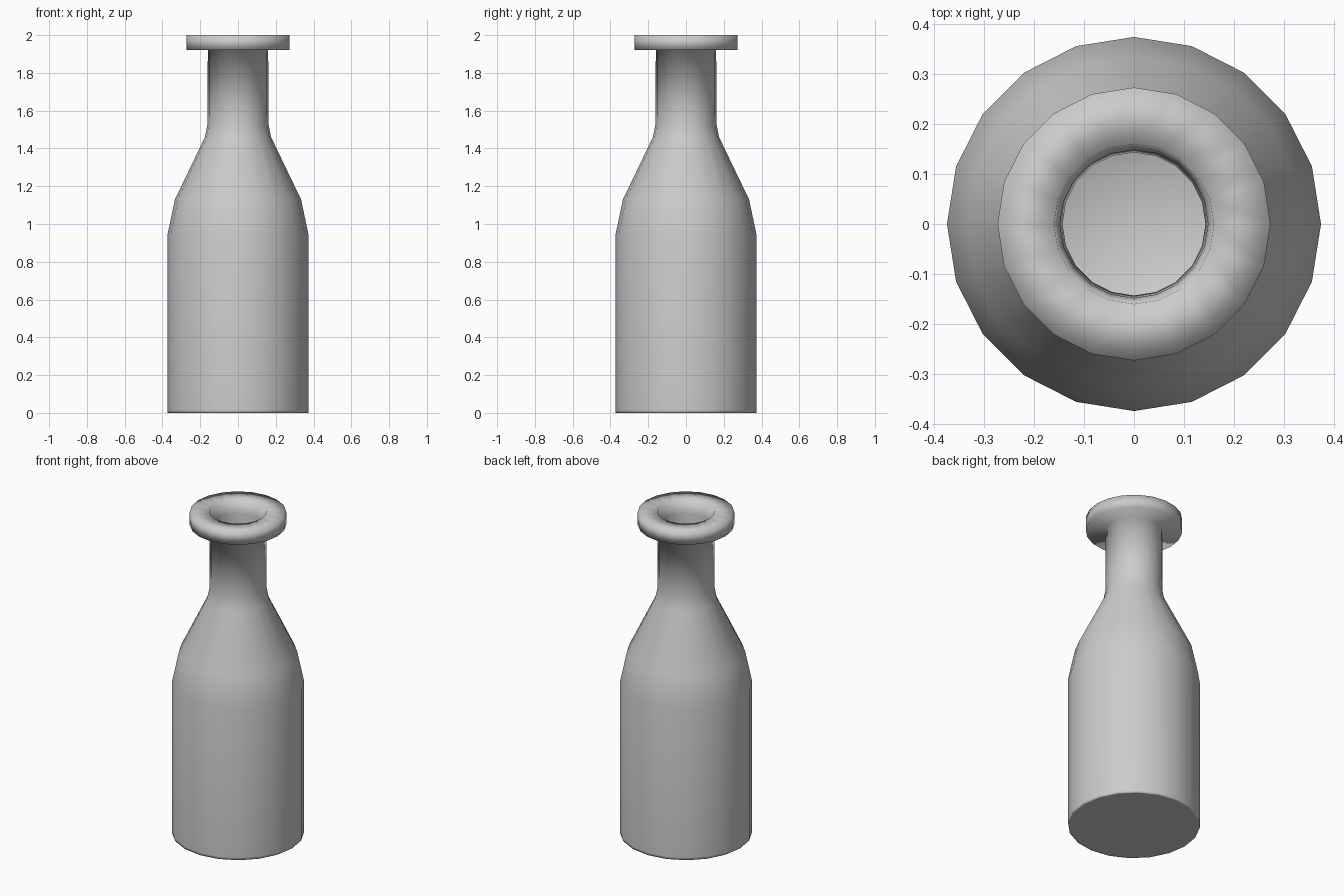
import bpy, bmesh
from math import cos, sin, pi

if "Cube" in bpy.data.objects:
    bpy.data.objects.remove(bpy.data.objects["Cube"])

SIDES = 20


def lathe(name, profile):
    """Revolve (radius, z) points about z; radius 0 makes a pole."""
    bm = bmesh.new()
    rings = []
    for r, z in profile:
        if r == 0:
            rings.append([bm.verts.new((0, 0, z))] * SIDES)
        else:
            rings.append([bm.verts.new((r * cos(2 * pi * i / SIDES),
                                        r * sin(2 * pi * i / SIDES), z))
                          for i in range(SIDES)])
    for a, b in zip(rings, rings[1:]):
        for i in range(SIDES):
            j = (i + 1) % SIDES
            loop = dict.fromkeys((a[i], a[j], b[j], b[i]))
            bm.faces.new(list(loop))
    bmesh.ops.recalc_face_normals(bm, faces=bm.faces)
    for f in bm.faces:
        f.smooth = True
    me = bpy.data.meshes.new(name)
    bm.to_mesh(me)
    bm.free()
    ob = bpy.data.objects.new(name, me)
    bpy.context.collection.objects.link(ob)
    return ob


# Outer wall from the base up to the underside of the lip
outside = [(0, 0), (0.365, 0), (0.374, 0), (0.374, 0.015), (0.374, 0.94),
           (0.334, 1.13), (0.175, 1.46), (0.161, 1.53), (0.16, 1.92)]
# Rolled lip around the mouth
lip = [(0.273, 1.92), (0.273, 2.0), (0.16, 2.0)]
# Inner wall down to the floor
inside = [(0.148, 1.92), (0.143, 1.53), (0.158, 1.455), (0.317, 1.125),
          (0.357, 0.94), (0.357, 0.017), (0, 0.017)]

lathe("bottle", outside + lip + inside)
